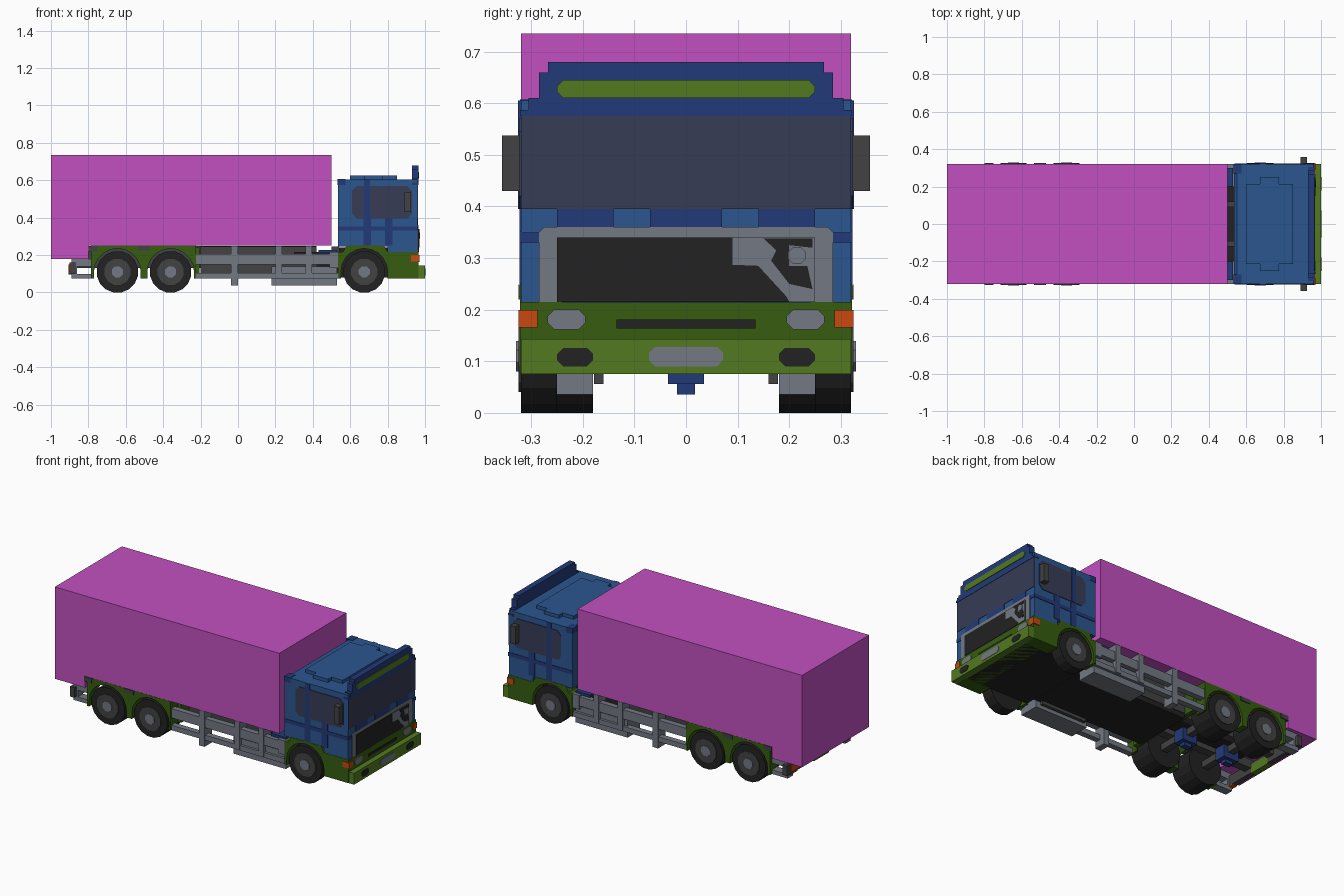
import bpy, bmesh, math

cube = bpy.data.objects.get("Cube")
if cube:
    bpy.data.objects.remove(cube, do_unlink=True)


def material(name, hexcode):
    rgb = [int(hexcode[i:i + 2], 16) / 255 for i in (0, 2, 4)]
    lin = [c / 12.92 if c <= 0.04045 else ((c + 0.055) / 1.055) ** 2.4 for c in rgb]
    m = bpy.data.materials.new(name)
    m.use_nodes = True
    m.diffuse_color = (*lin, 1)
    m.node_tree.nodes["Principled BSDF"].inputs["Base Color"].default_value = (*lin, 1)
    return m


MAGENTA = material("magenta", "C250C0")
BLUE = material("blue", "2B568F")
NAVY = material("dark blue", "223A78")
GLASS = material("window glass", "363C55")
LIME = material("light green", "527A20")
GREEN = material("dark green", "365C10")
GREY = material("light grey", "737983")
DARK = material("dark grey", "424242")
BLACK = material("black", "222222")
ORANGE = material("orange", "C84810")


def finish(name, bm, mat):
    bmesh.ops.recalc_face_normals(bm, faces=bm.faces)
    me = bpy.data.meshes.new(name)
    bm.to_mesh(me)
    bm.free()
    me.materials.append(mat)
    ob = bpy.data.objects.new(name, me)
    bpy.context.collection.objects.link(ob)
    return ob


def extrude(name, pts, a, b, mat, axis="y", mirror=False):
    """Prism: an (x, z) outline extruded along y, or a (y, z) outline along x."""
    bm = bmesh.new()
    for s in ((1, -1) if mirror else (1,)):
        def at(p, d):
            return (p[0], s * d, p[1]) if axis == "y" else (d, s * p[0], p[1])
        lo = [bm.verts.new(at(p, a)) for p in pts]
        hi = [bm.verts.new(at(p, b)) for p in pts]
        bm.faces.new(lo)
        bm.faces.new(hi)
        n = len(pts)
        for i in range(n):
            j = (i + 1) % n
            bm.faces.new((lo[i], lo[j], hi[j], hi[i]))
    return finish(name, bm, mat)


def boxes(name, mat, *dims, mirror=False):
    """Blocks (x0, x1, y0, y1, z0, z1), optionally repeated on the -y side."""
    bm = bmesh.new()
    for x0, x1, y0, y1, z0, z1 in dims:
        for s in ((1, -1) if mirror else (1,)):
            verts = bmesh.ops.create_cube(bm, size=1)["verts"]
            for v in verts:
                v.co = ((x0 + x1) / 2 + v.co.x * (x1 - x0),
                        s * (y0 + y1) / 2 + v.co.y * (y1 - y0),
                        (z0 + z1) / 2 + v.co.z * (z1 - z0))
    return finish(name, bm, mat)


def circle(cx, cz, r, n=16):
    return [(cx + r * math.cos(math.tau * (i + .5) / n),
             cz + r * math.sin(math.tau * (i + .5) / n)) for i in range(n)]


def arch(cx, r=0.125, cz=0.11, z0=0.075, n=10):
    arc = [(cx - r * math.cos(math.pi * i / n), cz + r * math.sin(math.pi * i / n))
           for i in range(n + 1)]
    return [(cx - r, z0)] + arc + [(cx + r, z0)]


def plate(a, b, z0, z1, c=0.012):
    """Rectangle with clipped corners."""
    return [(a + c, z0), (b - c, z0), (b, z0 + c), (b, z1 - c),
            (b - c, z1), (a + c, z1), (a, z1 - c), (a, z0 + c)]


# Cargo box with lowered tail
extrude("cargo_box", [(-1, .18), (-.8, .18), (-.8, .25), (.5, .25), (.5, .735), (-1, .735)],
        -.32, .32, MAGENTA)

# Cab shell and roof
extrude("cab_body", [(.535, .245), (.80, .245), (.80, .21), (.96, .21), (.96, .605),
                     (.55, .605), (.535, .59)], -.32, .32, BLUE)
boxes("roof_hatch", BLUE, (.6, .85, -.215, .215, .60, .625), (.675, .775, -.25, .25, .60, .625))
boxes("roof_corners", NAVY, (.533, .575, .27, .322, .575, .607), mirror=True)

# Roof visor with green stripe
extrude("visor", [(-.322, .575), (.322, .575), (.322, .587), (.305, .587), (.305, .61),
                  (.285, .61), (.285, .66), (.267, .66), (.267, .68), (-.267, .68),
                  (-.267, .66), (-.285, .66), (-.285, .61), (-.305, .61),
                  (-.305, .587), (-.322, .587)], .93, .965, NAVY, "x")
extrude("visor_stripe", plate(-.25, .25, .61, .645), .962, .969, LIME, "x")

# Cab front
boxes("windscreen", GLASS, (.957, .963, -.32, .32, .395, .575))
boxes("front_trim", NAVY, (.957, .963, -.07, .07, .36, .395))
boxes("front_trim_sides", NAVY, (.957, .963, .14, .25, .36, .395),
      (.957, .963, .285, .32, .33, .35), mirror=True)
extrude("grille_frame", [(-.285, .215), (.285, .215), (.285, .35), (.275, .36),
                         (-.275, .36), (-.285, .35)], .957, .964, GREY, "x")
boxes("grille", BLACK, (.96, .967, -.25, .25, .215, .34))
extrude("grille_wedge", [(.09, .34), (.09, .287), (.14, .285), (.195, .225), (.20, .215), (.25, .215),
                         (.25, .34)], .964, .969, GREY, "x")
extrude("grille_wedge_gaps", [(.15, .338), (.245, .338), (.245, .32), (.20, .325), (.20, .285),
                              (.235, .285), (.245, .24), (.20, .25), (.165, .295), (.175, .315)],
        .966, .971, BLACK, "x")
extrude("grille_spot", circle(.215, .305, .018, 8), .966, .973, GREY, "x")

# Door windows, trim and mirrors
extrude("side_window", plate(.61, .93, .395, .57, .025), .318, .324, GLASS, mirror=True)
boxes("door_trim", NAVY, (.537, .962, .318, .323, .33, .352), (.67, .71, .318, .323, .25, .395),
      (.785, .825, .318, .323, .25, .395), (.675, .705, .318, .326, .395, .605), mirror=True)
boxes("mirror", DARK, (.89, .925, .32, .357, .43, .537), mirror=True)

# Lower cab skirt and bumper
skirt = [(.535, .075)] + arch(.675) + [(.965, .075), (.965, .215), (.80, .215), (.78, .25),
                                       (.58, .25), (.56, .215), (.535, .215)]
extrude("cab_skirt", skirt, .24, .322, GREEN, mirror=True)
boxes("front_panel", GREEN, (.85, .966, -.32, .32, .08, .214))
boxes("bumper", LIME, (.955, 1, -.32, .32, .075, .143))
boxes("panel_slit", BLACK, (.962, .969, -.135, .135, .164, .181))
extrude("headlight", plate(.195, .268, .162, .2), .962, .97, GREY, "x", True)
boxes("indicator", ORANGE, (.925, .97, .288, .325, .165, .199), mirror=True)
extrude("fog_light", plate(.18, .25, .09, .126), .994, 1, BLACK, "x", True)
extrude("number_plate", plate(-.072, .072, .09, .128), .994, 1, GREY, "x")
for ob_name in ("fog_light", "number_plate"):
    bpy.data.objects[ob_name].location.x = .002

# Chassis and underside
boxes("cab_floor", BLACK, (.54, .955, -.245, .245, .08, .24))
boxes("belly", BLACK, (-.2, .54, -.18, .18, .075, .21))
boxes("frame_rails", DARK, (-.89, .42, .07, .12, .13, .249), (-.2, .42, .14, .183, .105, .247),
      (.5, .54, .09, .12, .2, .245), (.2, .5, .16, .178, .056, .08), mirror=True)
boxes("frame_cross", BLACK, (-.8, -.2, -.07, .07, .16, .235), (.3, .54, -.2, .2, .15, .215))
boxes("valve_box", NAVY, (.43, .53, .2, .3, .21, .226), mirror=True)

# Rear fenders over the double axle
fender = [(-.785, .075)] + arch(-.645) + arch(-.36) + [(-.225, .075), (-.225, .25), (-.785, .25)]
extrude("rear_fender", fender, .25, .321, GREEN, mirror=True)
boxes("fender_clips", DARK, (-.8, -.75, .26, .325, .22, .249), (-.535, -.47, .26, .325, .225, .249),
      mirror=True)
boxes("fender_inner", GREEN, (-.235, -.205, .1, .25, .1, .24), mirror=True)

# Wheels and axles
for label, cx, inner in (("rear", -.645, .18), ("middle", -.36, .18), ("front", .675, .25)):
    extrude(label + "_tyres", circle(cx, .11, .112), inner, .32, BLACK, mirror=True)
    extrude(label + "_rims", circle(cx, .11, .072, 12), .31, .325, DARK, mirror=True)
    extrude(label + "_hubs", circle(cx, .11, .032, 8), .32, .329, GREY, mirror=True)
    boxes(label + "_axle", DARK, (cx - .02, cx + .02, -.26, .26, .09, .13))
    if label != "front":
        boxes(label + "_differential", NAVY, (cx - .05, cx + .05, -.035, .035, .056, .13),
              (cx - .025, cx + .025, -.017, .017, .036, .07))

# Side guards, posts and tanks
boxes("side_guard", GREY, (-.225, .535, .28, .315, .075, .105), (-.225, .535, .28, .315, .15, .205),
      mirror=True)
boxes("guard_posts", GREY, (-.037, 0, .25, .32, .036, .249), (.2, .235, .25, .32, .08, .249),
      (.36, .395, .25, .32, .08, .249), mirror=True)
boxes("side_tank", GREY, (.18, .53, .18, .30, .036, .14), (.49, .535, .19, .32, .13, .215),
      mirror=True)

# Rear bumper and lights
boxes("tail_guard", GREY, (-.89, -.785, .25, .3, .075, .1), (-.89, -.785, .25, .3, .14, .179),
      (-.89, -.86, .25, .3, .075, .179), mirror=True)
boxes("tail_bar", DARK, (-.9, -.87, -.32, .32, .1, .16))
boxes("tail_lights", ORANGE, (-.905, -.895, .2, .29, .11, .15), (-.9, -.87, .22, .29, .095, .1),
      mirror=True)
boxes("tail_plate", LIME, (-.905, -.87, -.07, .07, .096, .15))
